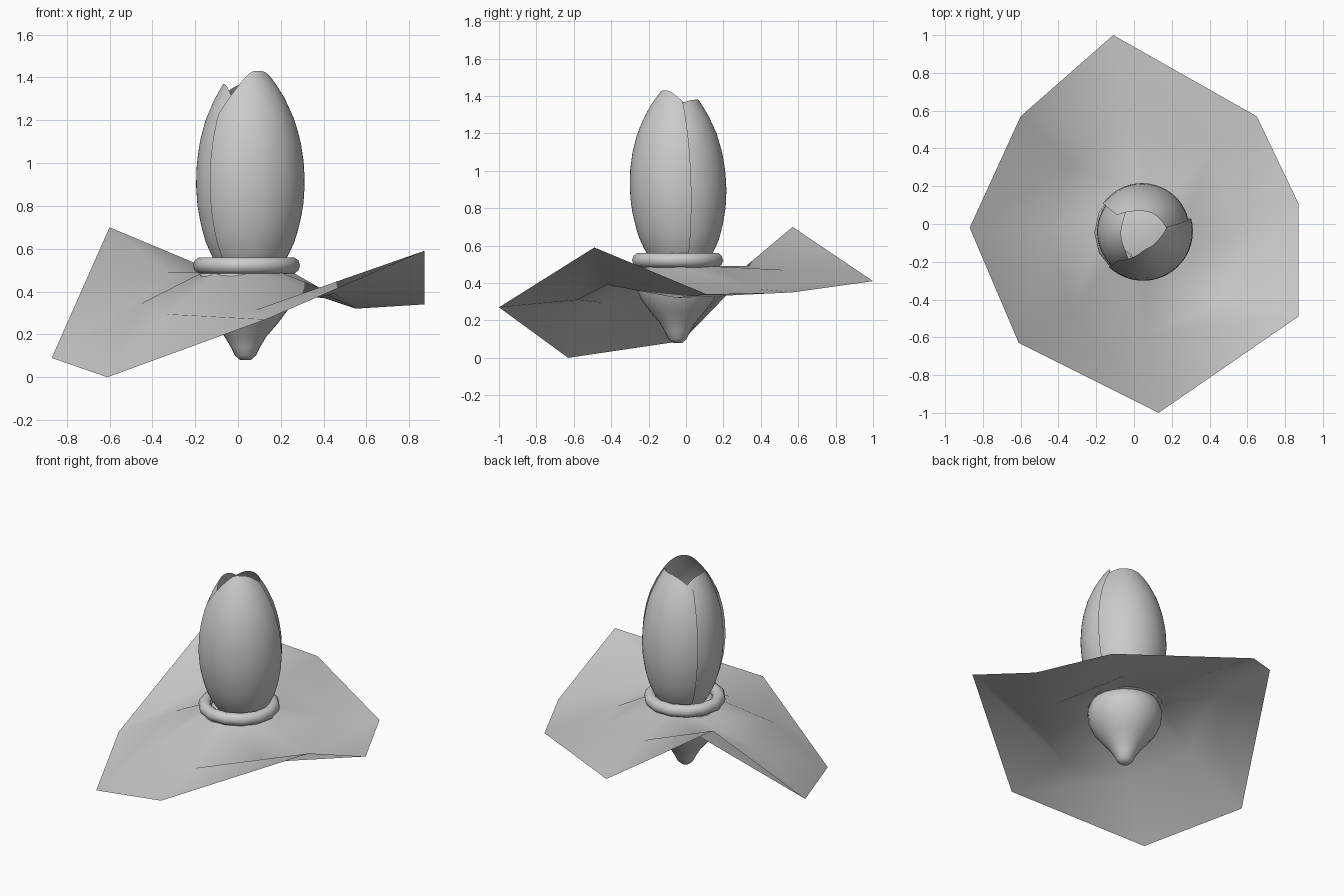
import bpy, bmesh, math

if "Cube" in bpy.data.objects:
    bpy.data.objects.remove(bpy.data.objects["Cube"])

CX, CY = 0.045, -0.04          # axis of the bud

grey = bpy.data.materials.new("plain grey")
grey.diffuse_color = (0.6, 0.6, 0.6, 1)
grey.use_nodes = True
grey.node_tree.nodes["Principled BSDF"].inputs["Base Color"].default_value = grey.diffuse_color


def make(name, verts, faces, angle=180):
    me = bpy.data.meshes.new(name)
    me.from_pydata(verts, [], faces)
    me.materials.append(grey)
    ob = bpy.data.objects.new(name, me)
    bpy.context.collection.objects.link(ob)
    for p in me.polygons:
        p.use_smooth = True
    return ob


def lerp(table, z):
    if z <= table[0][0]:
        return table[0][1]
    for (a, ra), (b, rb) in zip(table, table[1:]):
        if z <= b:
            return ra + (rb - ra) * (z - a) / (b - a)
    return table[-1][1]


# Folded leaf sheet: outer corners and mid-way fold points, clockwise from the back
outer = [(-.11, 1, .41), (.65, .57, .35), (.87, .11, .34), (.87, -.49, .59),
         (.13, -1, .27), (-.61, -.63, 0), (-.87, -.02, .09), (-.60, .57, .70)]
mid = [(-.05, .52, .47), (.40, .38, .37), (.55, -.05, .32), (.45, -.42, .39),
       (.07, -.58, .31), (-.34, -.45, .295), (-.46, -.03, .34), (-.33, .32, .49)]
inner = []
for x, y, z in mid:
    d = math.hypot(x - CX, y - CY)
    inner.append((CX + .21 * (x - CX) / d, CY + .21 * (y - CY) / d, .49))
faces = []
for i in range(8):
    j = (i + 1) % 8
    faces += [(j, i, 8 + j), (i, 8 + i, 8 + j),
              (8 + j, 8 + i, 16 + j), (8 + i, 16 + i, 16 + j), (16 + j, 16 + i, 24)]
make("leaf_sheet", outer + mid + inner + [(CX, CY, .52)], faces)

# Bulb under the sheet
profile = [(.08, .025), (.10, .048), (.14, .068), (.19, .098), (.25, .15), (.31, .195),
           (.37, .22), (.43, .228), (.49, .21), (.52, .15)]
N = 24
verts = [(CX - .01 + r * math.cos(2 * math.pi * k / N),
          CY - .005 + r * math.sin(2 * math.pi * k / N), z)
         for z, r in profile for k in range(N)]
faces = [(a * N + k, a * N + (k + 1) % N, (a + 1) * N + (k + 1) % N, (a + 1) * N + k)
         for a in range(len(profile) - 1) for k in range(N)]
faces += [tuple(reversed(range(N))), tuple(range((len(profile) - 1) * N, len(profile) * N))]
make("bulb", verts, faces)

# Collar ring
bpy.ops.mesh.primitive_torus_add(location=(CX - .005, CY - .005, .522), major_radius=.21,
                                 minor_radius=.04, major_segments=14, minor_segments=10)
ring = bpy.context.object
ring.name = "collar_ring"
ring.data.materials.append(grey)
bpy.ops.object.shade_smooth()

# Three overlapping petals following one bud profile
bud = [(.50, .14), (.55, .175), (.62, .21), (.70, .235), (.80, .255), (.90, .262), (1.0, .258),
       (1.1, .243), (1.2, .215), (1.3, .17), (1.38, .12), (1.43, .08)]


def petal(name, a0, a1, scale0, scale1, top, drop0, drop1):
    U, V = 24, 20
    verts = []
    for i in range(U + 1):
        u = i / U
        a = math.radians(a0 + (a1 - a0) * u)
        s = 2 * u - 1
        zt = top - (drop0 if s < 0 else drop1) * abs(s) ** 3
        sc = scale0 + (scale1 - scale0) * u
        for j in range(V + 1):
            z = .5 + (zt - .5) * j / V
            r = lerp(bud, z) * sc
            verts.append((.05 + r * math.cos(a), -.03 - .02 * j / V + r * math.sin(a), z))
    W = V + 1
    faces = [(i * W + j, (i + 1) * W + j, (i + 1) * W + j + 1, i * W + j + 1)
             for i in range(U) for j in range(V)]
    make(name, verts, faces)


petal("front_petal", 226, 375, 1.0, 1.0, 1.43, .2, .06)
petal("back_petal", -10, 145, .93, 1.0, 1.38, .06, .08)
petal("left_petal", 120, 245, .93, .95, 1.37, .08, .08)
